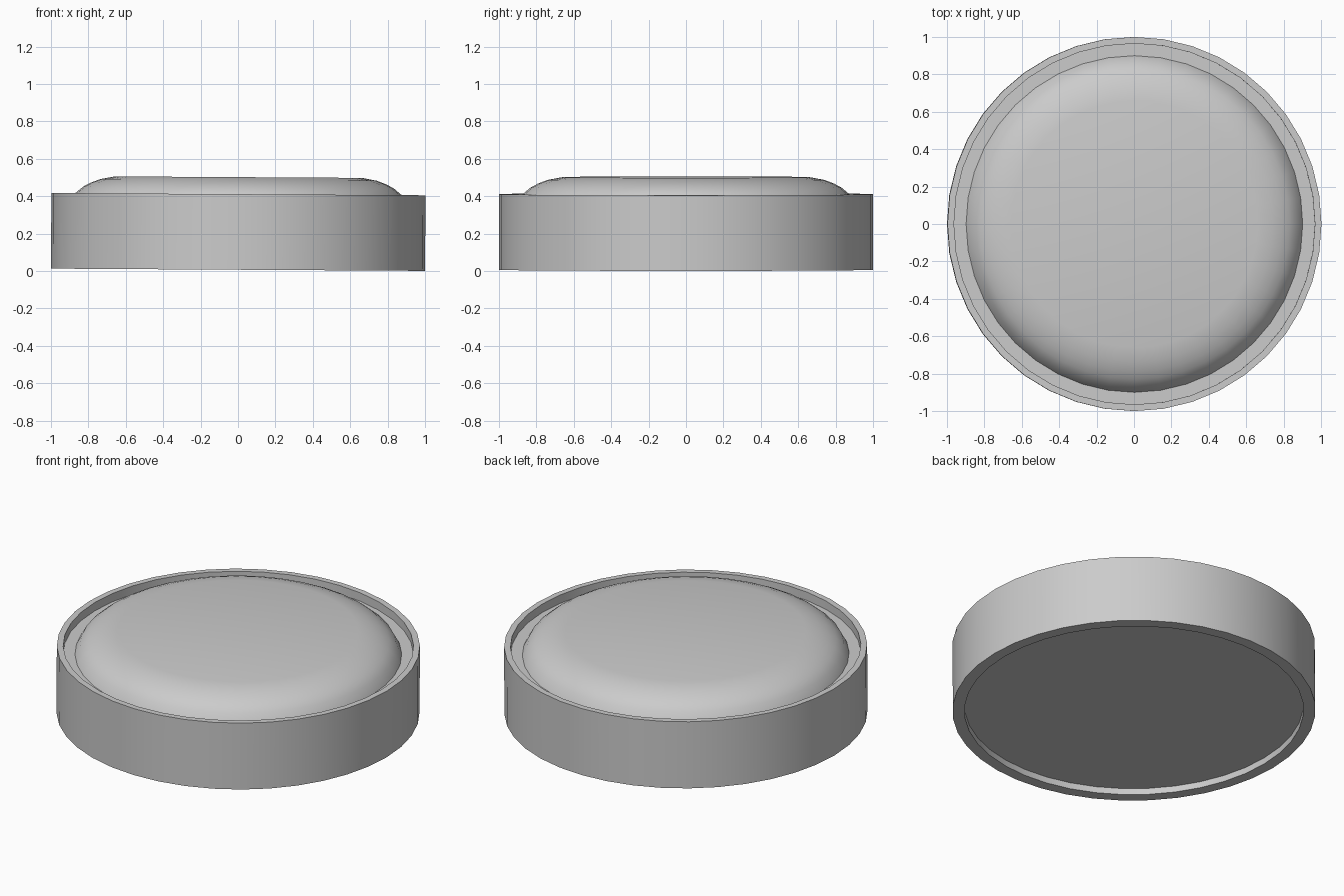
import bpy, bmesh, math

if "Cube" in bpy.data.objects:
    bpy.data.objects.remove(bpy.data.objects["Cube"])

SEGMENTS = 40
TILT = 0.006  # the whole model leans very slightly to +x


def lathe(name, profile, closed):
    """Spin an (r, z) profile about z; r = 0 ends merge into a pole."""
    bm = bmesh.new()
    verts = [bm.verts.new((r, 0, z)) for r, z in profile]
    edges = [bm.edges.new(p) for p in zip(verts, verts[1:])]
    if closed:
        edges.append(bm.edges.new((verts[-1], verts[0])))
    bmesh.ops.spin(bm, geom=verts + edges, cent=(0, 0, 0), axis=(0, 0, 1),
                   angle=math.tau, steps=SEGMENTS)
    bmesh.ops.remove_doubles(bm, verts=bm.verts, dist=1e-4)
    bmesh.ops.recalc_face_normals(bm, faces=bm.faces)
    mesh = bpy.data.meshes.new(name)
    bm.to_mesh(mesh)
    bm.free()
    obj = bpy.data.objects.new(name, mesh)
    bpy.context.collection.objects.link(obj)
    obj.rotation_euler.y = TILT
    bpy.ops.object.select_all(action='DESELECT')
    obj.select_set(True)
    bpy.context.view_layer.objects.active = obj
    bpy.ops.object.shade_smooth_by_angle(angle=math.radians(35))
    return obj


# Outer casing: rim, recessed ledge around the dome, and bottom recess,
# with the domed cap, as one continuous shell
lathe("casing", [
    (0, 0.045), (0.934, 0.045), (0.934, 0.007), (1, 0.007),
    (1, 0.411), (0.965, 0.411), (0.965, 0.36), (0.9, 0.36),
    (0.872, 0.412), (0.83, 0.447), (0.79, 0.468), (0.74, 0.487),
    (0.66, 0.502), (0, 0.502),
], closed=False)
